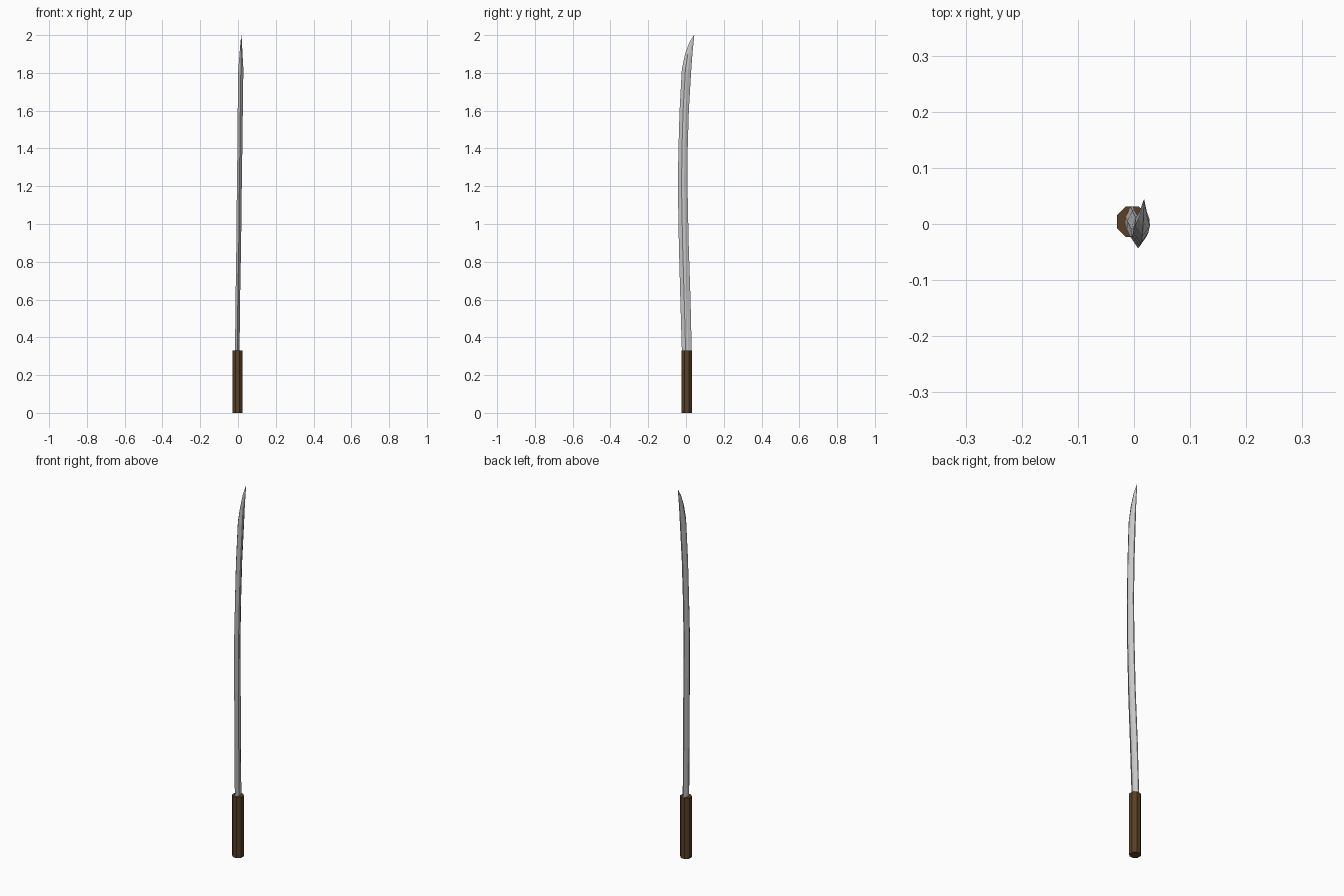
import bpy, bmesh, math

if "Cube" in bpy.data.objects:
    bpy.data.objects.remove(bpy.data.objects["Cube"])


def material(name, color):
    m = bpy.data.materials.new(name)
    m.diffuse_color = color
    m.use_nodes = True
    m.node_tree.nodes["Principled BSDF"].inputs["Base Color"].default_value = m.diffuse_color
    return m


def loft(name, rings, mat=None):
    """Skin a list of equal-length point rings and cap both ends."""
    bm = bmesh.new()
    loops = [[bm.verts.new(p) for p in ring] for ring in rings]
    n = len(loops[0])
    for a, b in zip(loops, loops[1:]):
        for i in range(n):
            j = (i + 1) % n
            bm.faces.new((a[i], a[j], b[j], b[i]))
    bm.faces.new(loops[0][::-1])
    bm.faces.new(loops[-1])
    bmesh.ops.recalc_face_normals(bm, faces=bm.faces)
    me = bpy.data.meshes.new(name)
    bm.to_mesh(me)
    bm.free()
    ob = bpy.data.objects.new(name, me)
    bpy.context.collection.objects.link(ob)
    if mat:
        me.materials.append(mat)
    return ob


# Octagonal wooden handle
def octagon(z, r=0.0295, cx=-0.003, cy=0.004):
    return [(cx + r * math.cos(math.radians(22.5 + 45 * i)),
             cy + r * math.sin(math.radians(22.5 + 45 * i)), z) for i in range(8)]


loft("handle", [octagon(0), octagon(0.33)], material("wood", (0.10, 0.05, 0.02, 1)))


# Blade: sharp front edge, two ridges per side, narrow spine
def section(z, front, back, cx, half):
    w = back - front
    profile = [(0.0, 0.0), (1.0, 0.38), (0.9, 0.65), (0.2, 1.0)]
    right = [(cx + half * s, front + w * t, z) for s, t in profile]
    left = [(cx - half * s, front + w * t, z) for s, t in profile[:0:-1]]
    return right + left


# z, front edge y, spine y, centre x, half thickness
stations = [
    (0.30, -0.021, 0.031, -0.004, 0.012),
    (0.60, -0.030, 0.024, -0.001, 0.012),
    (0.90, -0.038, 0.014, 0.004, 0.0125),
    (1.20, -0.043, 0.008, 0.007, 0.013),
    (1.40, -0.040, 0.009, 0.010, 0.013),
    (1.60, -0.034, 0.015, 0.012, 0.0135),
    (1.82, -0.022, 0.028, 0.015, 0.0135),
    (1.90, -0.005, 0.034, 0.016, 0.008),
    (1.96, 0.017, 0.040, 0.017, 0.004),
    (2.00, 0.042, 0.044, 0.018, 0.0005),
]
loft("blade", [section(*s) for s in stations])
